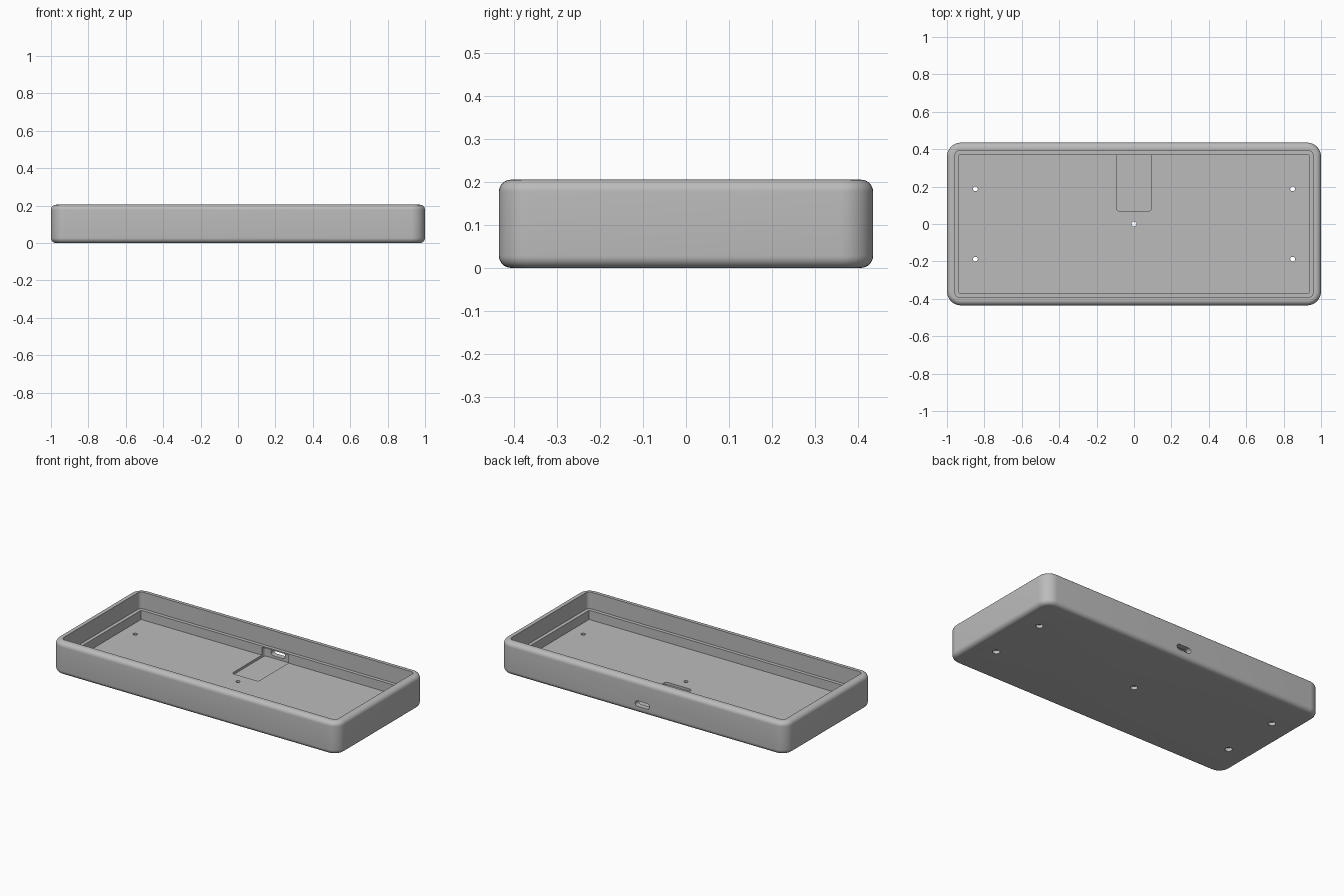
import bpy, bmesh, math
from mathutils import Matrix

default = bpy.data.objects.get("Cube")
if default:
    bpy.data.objects.remove(default, do_unlink=True)

grey = bpy.data.materials.new("case grey")
grey.use_nodes = True
COLOUR = (0.5, 0.5, 0.5, 1)
grey.diffuse_color = COLOUR
grey.node_tree.nodes["Principled BSDF"].inputs["Base Color"].default_value = COLOUR

HX, HY, H = 1.0, 0.435, 0.205      # half length, half depth, height
CORNER, FILLET, STEPS = 0.075, 0.028, 10
FLOOR, LEDGE = 0.042, 0.1


def rounded_rect(hx, hy, r, steps=STEPS):
    pts = []
    for k, (sx, sy) in enumerate([(1, 1), (-1, 1), (-1, -1), (1, -1)]):
        for i in range(steps + 1):
            a = math.pi / 2 * (k + i / steps)
            pts.append((sx * (hx - r) + r * math.cos(a), sy * (hy - r) + r * math.sin(a)))
    return pts


def loft(name, rings):
    """Skin a stack of (outline, height) rings and cap both ends."""
    bm = bmesh.new()
    loops = [[bm.verts.new((x, y, z)) for x, y in pts] for pts, z in rings]
    for a, b in zip(loops, loops[1:]):
        n = len(a)
        for i in range(n):
            j = (i + 1) % n
            bm.faces.new((a[i], a[j], b[j], b[i]))
    bm.faces.new(loops[0][::-1])
    bm.faces.new(loops[-1])
    bmesh.ops.recalc_face_normals(bm, faces=bm.faces)
    mesh = bpy.data.meshes.new(name)
    bm.to_mesh(mesh)
    bm.free()
    ob = bpy.data.objects.new(name, mesh)
    bpy.context.collection.objects.link(ob)
    return ob


def prism(name, pts, z0, z1, matrix=Matrix()):
    ob = loft(name, [(pts, z0), (pts, z1)])
    ob.data.transform(matrix)
    return ob


def circle(r, x=0, y=0, n=24):
    return [(x + r * math.cos(math.tau * i / n), y + r * math.sin(math.tau * i / n)) for i in range(n)]


# Tray shell: filleted outside, rim, upper wall, ledge, lower wall, floor
def outside(angle, z_centre):
    inset = FILLET * (1 - math.cos(angle))
    return (rounded_rect(HX - inset, HY - inset, CORNER - inset), z_centre + FILLET * math.sin(angle))


arc = [math.pi / 2 * i / 8 for i in range(9)]
rings = [outside(a - math.pi / 2, FILLET) for a in arc]
rings += [outside(a, H - FILLET) for a in arc]
upper = rounded_rect(0.957, 0.392, 0.025)
lower = rounded_rect(0.935, 0.37, 0.004)
rings += [(upper, H), (upper, LEDGE), (lower, LEDGE), (lower, FLOOR)]
tray = loft("case_tray", rings)
tray.data.materials.append(grey)

# Port pocket sunk in the floor and reaching under the ledge
cutters = [prism("pocket_cutter", rounded_rect(0.093, 0.165, 0.015, 4), 0.027, 0.092,
                 Matrix.Translation((0, 0.235, 0)))]

# Slot through the back wall for the plug
cutters.append(prism("slot_cutter", rounded_rect(0.05, 0.0175, 0.0174, 6), -0.5, -0.38,
                     Matrix.Translation((0, 0, 0.06)) @ Matrix.Rotation(math.pi / 2, 4, "X")))

# Counterbored screw holes
for x, y in [(0, 0)] + [(sx * 0.848, sy * 0.188) for sx in (1, -1) for sy in (1, -1)]:
    bore, hole = circle(0.021, x, y), circle(0.013, x, y)
    cutters.append(loft("screw_cutter", [(bore, -0.02), (bore, 0.02), (hole, 0.02), (hole, 0.07)]))

# Cut the openings, then remove the cutters
bpy.context.view_layer.objects.active = tray
for cutter in cutters:
    cutter.hide_render = True
    mod = tray.modifiers.new("cut", "BOOLEAN")
    mod.operation = "DIFFERENCE"
    mod.solver = "EXACT"
    mod.object = cutter
    bpy.ops.object.modifier_apply(modifier=mod.name)
    bpy.data.objects.remove(cutter, do_unlink=True)

bpy.ops.object.select_all(action="DESELECT")
tray.select_set(True)
bpy.ops.object.shade_smooth_by_angle(angle=math.radians(30))
